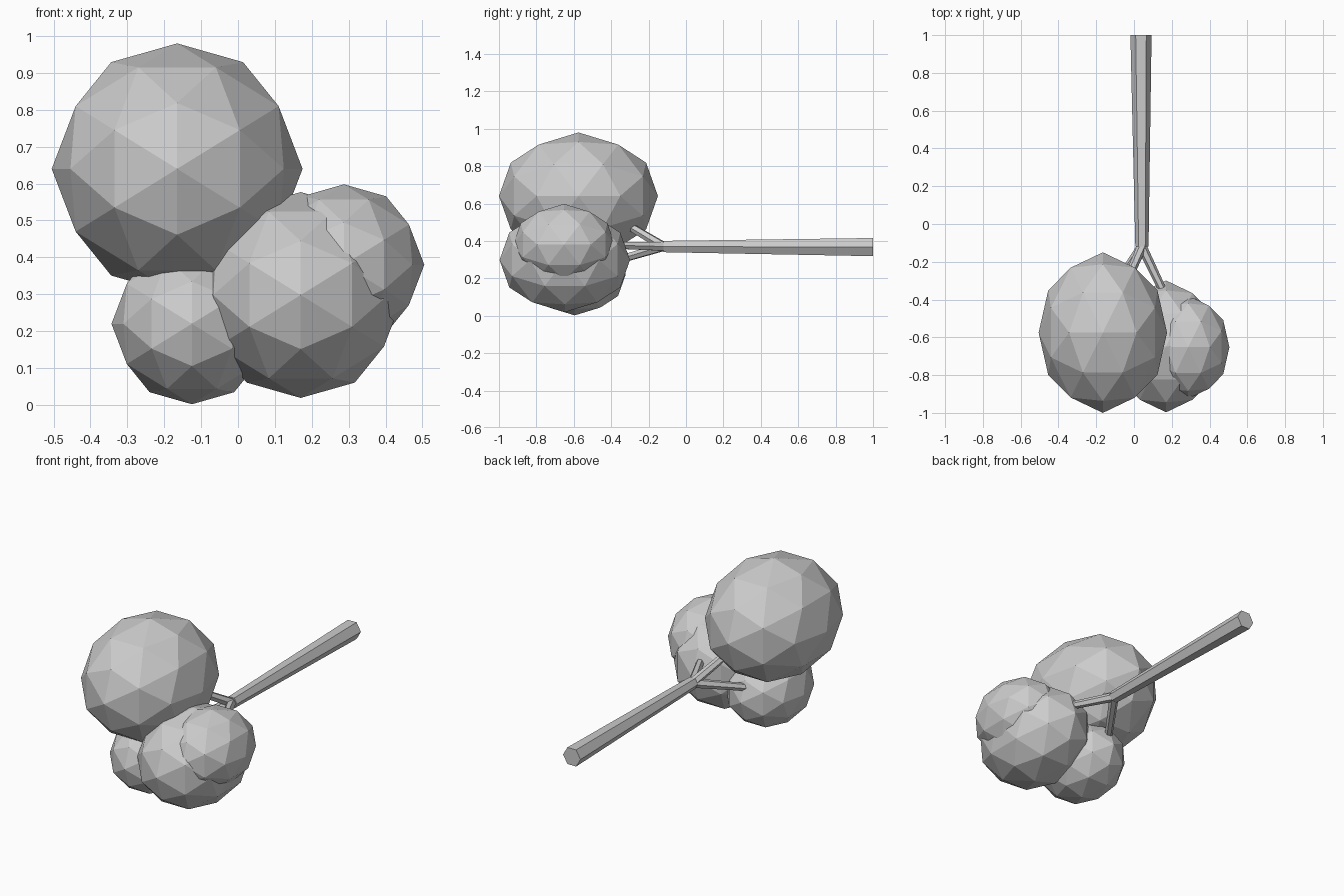
import bpy
import bmesh
import math
from mathutils import Matrix, Vector

cube = bpy.data.objects.get("Cube")
if cube:
    bpy.data.objects.remove(cube, do_unlink=True)

# One plain grey for the whole tree
grey = bpy.data.materials.new("plain grey")
grey.use_nodes = True
colour = (0.6, 0.6, 0.6, 1)
grey.diffuse_color = colour
grey.node_tree.nodes["Principled BSDF"].inputs["Base Color"].default_value = colour


def add_object(name, bm):
    bmesh.ops.recalc_face_normals(bm, faces=bm.faces[:])
    mesh = bpy.data.meshes.new(name)
    bm.to_mesh(mesh)
    bm.free()
    mesh.materials.append(grey)
    obj = bpy.data.objects.new(name, mesh)
    bpy.context.scene.collection.objects.link(obj)


def leaf_clump(name, centre, radius):
    """Faceted ball with an edge on top, stretched along the trunk."""
    bm = bmesh.new()
    tilt = Matrix.Rotation(-math.atan(2) / 2, 4, "Y")
    bmesh.ops.create_icosphere(bm, subdivisions=2, radius=radius, matrix=tilt)
    bmesh.ops.scale(bm, vec=(1, 1.25, 1), verts=bm.verts)
    bmesh.ops.translate(bm, vec=centre, verts=bm.verts)
    add_object(name, bm)


def limb(name, start, end, r_start, r_end, sides=6):
    """Tapered six-sided limb between two points."""
    start, end = Vector(start), Vector(end)
    along = (end - start).normalized()
    side = along.cross(Vector((0, 0, 1))).normalized()
    up = side.cross(along)
    bm = bmesh.new()
    rings = []
    for point, r in ((start, r_start), (end, r_end)):
        angles = [math.tau * i / sides for i in range(sides)]
        rings.append([bm.verts.new(point + r * (math.cos(a) * side + math.sin(a) * up))
                      for a in angles])
    low, high = rings
    for i in range(sides):
        j = (i + 1) % sides
        bm.faces.new((low[i], low[j], high[j], high[i]))
    bm.faces.new(low)
    bm.faces.new(high)
    add_object(name, bm)


# Crown
leaf_clump("large_leaf_clump", (-0.165, -0.575, 0.64), 0.34)
leaf_clump("middle_leaf_clump", (0.17, -0.648, 0.298), 0.279)
leaf_clump("lower_leaf_clump", (-0.125, -0.595, 0.22), 0.218)
leaf_clump("side_leaf_clump", (0.287, -0.652, 0.38), 0.218)

# Trunk and the three branches that fork from its tip
fork = (0.042, -0.12, 0.37)
limb("trunk", (0.037, 1, 0.367), fork, 0.056, 0.035)
limb("upper_branch", fork, (-0.09, -0.42, 0.55), 0.026, 0.02)
limb("side_branch", fork, (0.19, -0.43, 0.378), 0.026, 0.02)
limb("lower_branch", fork, (-0.16, -0.42, 0.28), 0.026, 0.02)
